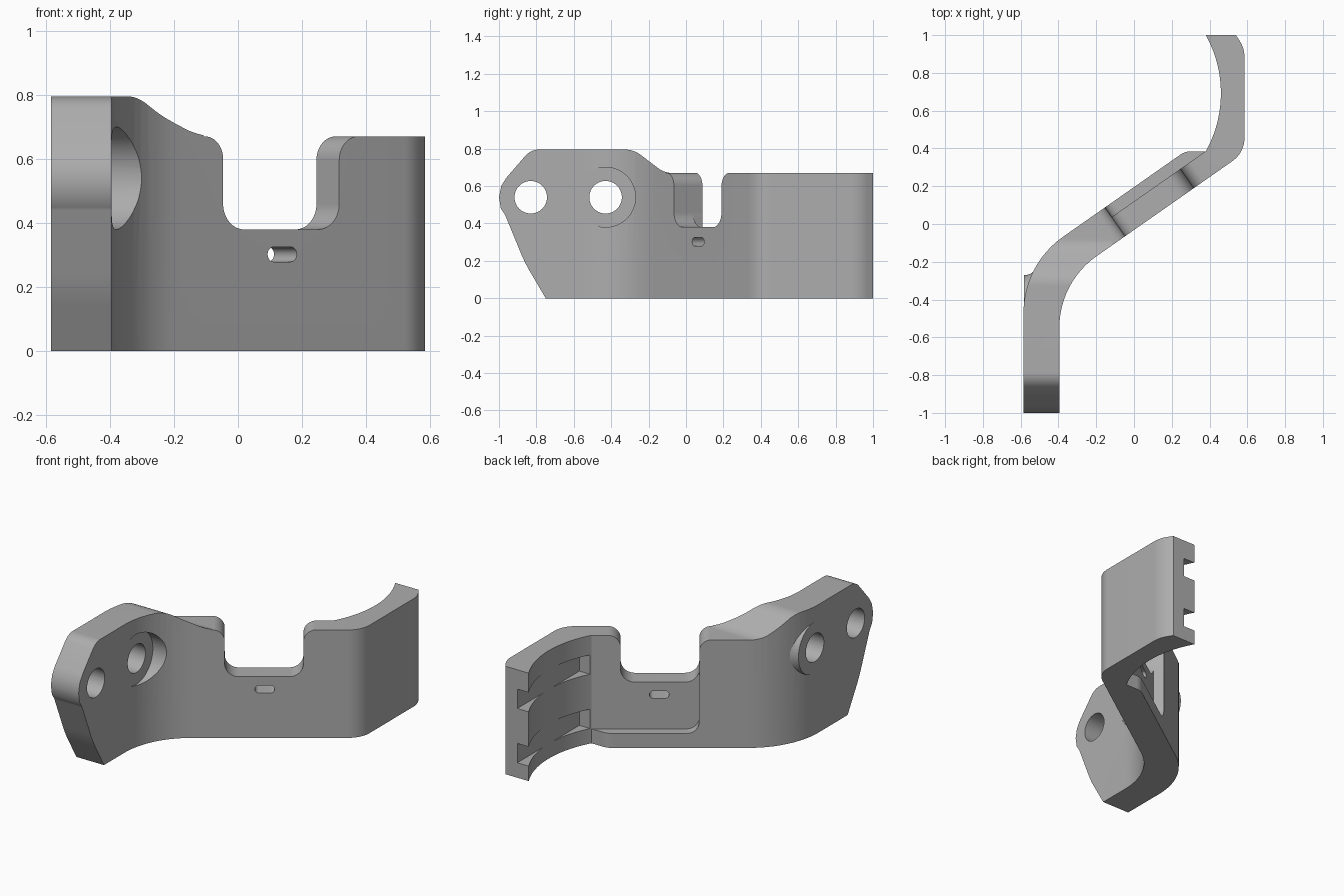
import bpy, bmesh, math
from mathutils import Vector

cube = bpy.data.objects.get("Cube")
if cube:
    bpy.data.objects.remove(cube, do_unlink=True)

X, Y, Z = Vector((1, 0, 0)), Vector((0, 1, 0)), Vector((0, 0, 1))
TILT = math.radians(35)
U = Vector((math.cos(TILT), math.sin(TILT), 0))    # along the slanted web
V = Vector((-math.sin(TILT), math.cos(TILT), 0))   # through the slanted web
FRONT, BACK, RECESS = -0.026, 0.16, 0.098          # web faces, measured along V

steel = bpy.data.materials.new("plain grey")
steel.use_nodes = True
grey = (0.42, 0.42, 0.42, 1)
steel.diffuse_color = grey
steel.node_tree.nodes["Principled BSDF"].inputs["Base Color"].default_value = grey


def rounded(corners, steps=12):
    """Turn corners (a, b, optional radius) into an outline with arcs."""
    out = []
    n = len(corners)
    for i, c in enumerate(corners):
        p = Vector(c[:2])
        if len(c) < 3:
            out.append(p)
            continue
        a = (Vector(corners[i - 1][:2]) - p).normalized()
        b = (Vector(corners[(i + 1) % n][:2]) - p).normalized()
        half = a.angle(b) / 2
        center = p + (a + b).normalized() * (c[2] / math.sin(half))
        reach = c[2] / math.tan(half)
        start, end = p + a * reach - center, p + b * reach - center
        sweep = start.angle(end)
        for k in range(steps + 1):
            t = k / steps
            out.append(center + (start * math.sin((1 - t) * sweep)
                                 + end * math.sin(t * sweep)) / math.sin(sweep))
    return out


def finish(name, bm):
    bmesh.ops.recalc_face_normals(bm, faces=bm.faces)
    mesh = bpy.data.meshes.new(name)
    bm.to_mesh(mesh)
    bm.free()
    ob = bpy.data.objects.new(name, mesh)
    bpy.context.collection.objects.link(ob)
    mesh.materials.append(steel)
    return ob


def prism(name, outline, a, b, c, lo, hi):
    """Extrude an outline in the a-b plane along c."""
    bm = bmesh.new()
    rings = [[bm.verts.new(a * p[0] + b * p[1] + c * d) for p in outline] for d in (lo, hi)]
    for ring in rings:
        bm.faces.new(ring)
    n = len(outline)
    for i in range(n):
        j = (i + 1) % n
        bm.faces.new((rings[0][i], rings[0][j], rings[1][j], rings[1][i]))
    return finish(name, bm)


def turned(name, profile, y, z, sides=64):
    """Turn (x, radius) rings around a line parallel to x."""
    bm = bmesh.new()
    angles = [2 * math.pi * k / sides for k in range(sides)]
    rings = [[bm.verts.new((x, y + r * math.cos(t), z + r * math.sin(t))) for t in angles]
             for x, r in profile]
    bm.faces.new(rings[0])
    bm.faces.new(rings[-1])
    for r0, r1 in zip(rings, rings[1:]):
        for i in range(sides):
            j = (i + 1) % sides
            bm.faces.new((r0[i], r0[j], r1[j], r1[i]))
    return finish(name, bm)


def combine(target, tool, operation):
    mod = target.modifiers.new(operation.lower(), 'BOOLEAN')
    mod.operation, mod.solver, mod.object = operation, 'EXACT', tool
    bpy.context.view_layer.objects.active = target
    bpy.ops.object.modifier_apply(modifier=mod.name)
    bpy.data.objects.remove(tool, do_unlink=True)


def web_point(v, x=None, y=None):
    """Point on the web plane v at a given x or y."""
    u = (x - v * V.x) / U.x if y is None else (y - v * V.y) / U.y
    p = U * u + V * v
    return (p.x, p.y)


# Bent wall: plan outline with a hollow at the far end
radius, mid_y = 0.631, 0.6925
sweep = math.asin((1 - mid_y) / radius)
hollow = [(0.46 - radius + radius * math.cos(t), mid_y + radius * math.sin(t))
          for t in (sweep * (k / 16 - 1) for k in range(33))]
plan = [(-0.585, -1.1), (-0.395, -1.1),
        (*web_point(FRONT, x=-0.395), 0.46),
        (*web_point(FRONT, x=0.585), 0.15),
        (0.585, 0.93, 0.16), (0.54, 1.0)]
plan += hollow[::-1]
plan += [(*web_point(BACK, y=0.385), 0.1), (*web_point(BACK, x=-0.585), 0.49)]
bracket = prism("bent_bracket", rounded(plan), X, Y, Z, 0, 0.9)

# Side outline: tapered nose, tall ear and lower web
side = [(-0.69, -0.1), (-0.75, 0), (-0.862, 0.19, 0.8), (-0.967, 0.445, 0.05),
        (-0.99, 0.48), (-1.0, 0.54), (-0.988, 0.6), (-0.96, 0.645),
        (-0.83, 0.795, 0.1), (-0.28, 0.795, 0.14), (-0.115, 0.67, 0.12),
        (1.2, 0.67), (1.2, -0.1)]
combine(bracket, prism("side_outline", rounded(side), Y, Z, X, -1, 1), 'INTERSECT')

# Flared boss behind the inner bolt hole
HOLE_Z, INNER_Y, OUTER_Y = 0.54, -0.43, -0.83
flare = [(-0.583, 0.16), (-0.565, 0.161), (-0.548, 0.167), (-0.532, 0.178),
         (-0.52, 0.192), (-0.5, 0.205)]
combine(bracket, turned("boss", flare, INNER_Y, HOLE_Z), 'UNION')

# Spot face and the two bolt holes
combine(bracket, turned("spot_face", [(-0.396, 0.16), (0.1, 0.16)], INNER_Y, HOLE_Z), 'DIFFERENCE')
for y in (INNER_Y, OUTER_Y):
    combine(bracket, turned("bolt_hole", [(-0.8, 0.087), (0.1, 0.087)], y, HOLE_Z), 'DIFFERENCE')

# Open slot in the top of the web, with rounded lips
left, right, top = -0.075, 0.368, 0.671
slot = [(left, 0.38, 0.08), (right, 0.38, 0.08), (right, top, 0.074), (right + 0.08, top),
        (right + 0.08, 1), (left - 0.075, 1), (left - 0.075, top), (left, top, 0.07)]
combine(bracket, prism("slot", rounded(slot), U, Z, V, -0.3, 0.4), 'DIFFERENCE')

# Recess on the back of the web, leaving a ledge below
recess = [(left + 0.001, 0.09, 0.07), (0.531, 0.09), (0.531, 1), (left + 0.001, 1)]
combine(bracket, prism("recess", rounded(recess), U, Z, V, RECESS, 0.3), 'DIFFERENCE')

# Small oblong hole under the slot
oblong = [(u, z, 0.0225) for u, z in ((0.095, 0.279), (0.206, 0.279), (0.206, 0.325), (0.095, 0.325))]
combine(bracket, prism("oblong_hole", rounded(oblong), U, Z, V, -0.2, 0.3), 'DIFFERENCE')

# Notches at both ends of the hollow
for low in (0.093, 0.43):
    notch = [(0.3, 0.392), (0.458, 0.392), (0.458, 1.1), (0.3, 1.1)]
    combine(bracket, prism("notch", notch, X, Y, Z, low, low + 0.12), 'DIFFERENCE')

# Smooth shading with crisp edges
bpy.ops.object.select_all(action='DESELECT')
bracket.select_set(True)
bpy.context.view_layer.objects.active = bracket
bpy.ops.object.shade_smooth_by_angle(angle=math.radians(25))
